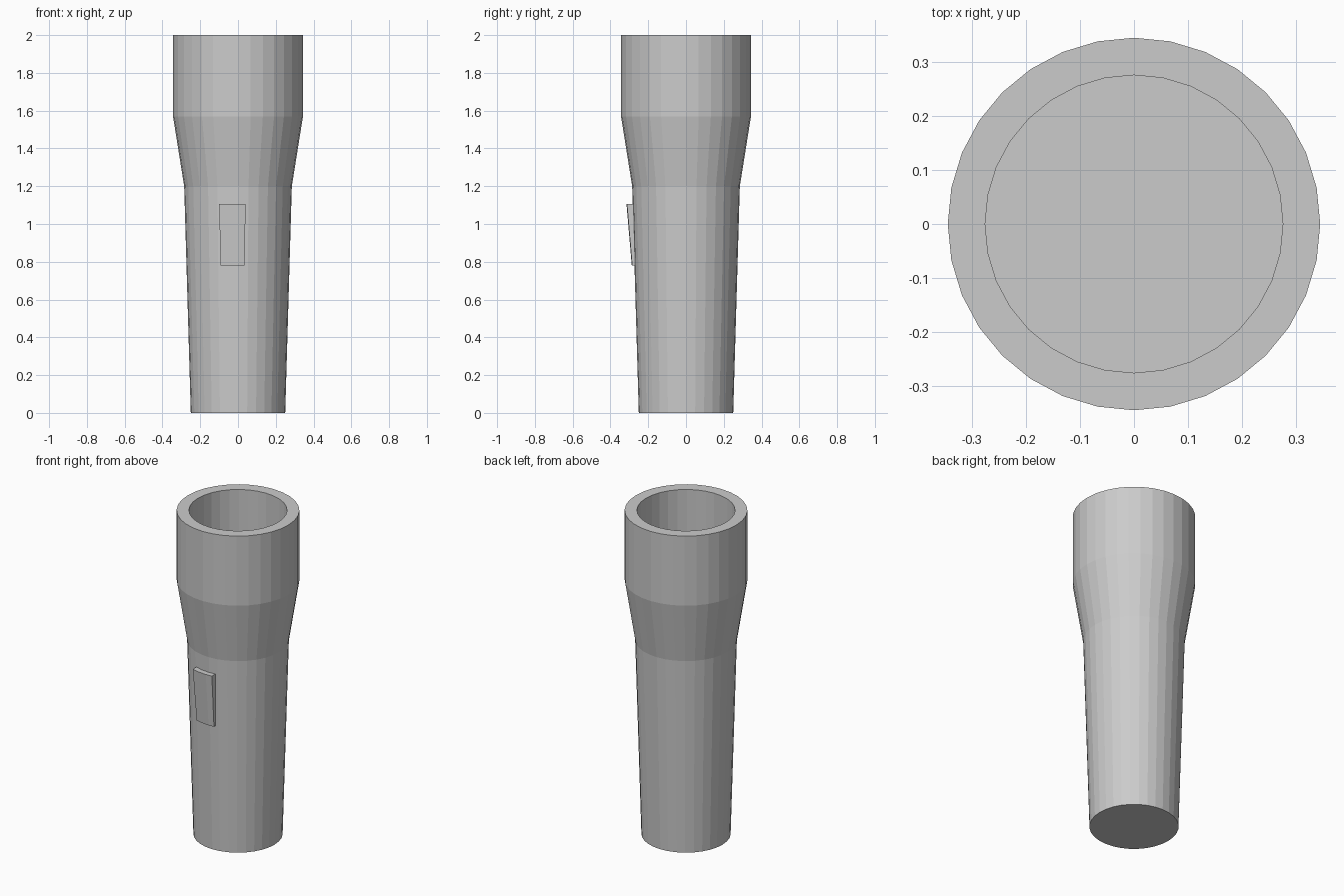
import bpy, bmesh, math

if "Cube" in bpy.data.objects:
    bpy.data.objects.remove(bpy.data.objects["Cube"])

SIDES = 32


def make_object(name, bm):
    bmesh.ops.recalc_face_normals(bm, faces=bm.faces)
    mesh = bpy.data.meshes.new(name)
    bm.to_mesh(mesh)
    bm.free()
    obj = bpy.data.objects.new(name, mesh)
    bpy.context.collection.objects.link(obj)
    return obj


def lathe(name, profile):
    """Revolve (radius, z) rings and cap both ends."""
    bm = bmesh.new()
    rings = []
    for r, z in profile:
        rings.append([bm.verts.new((r * math.cos(2 * math.pi * i / SIDES),
                                    r * math.sin(2 * math.pi * i / SIDES), z))
                      for i in range(SIDES)])
    for a, b in zip(rings, rings[1:]):
        for i in range(SIDES):
            j = (i + 1) % SIDES
            bm.faces.new((a[i], a[j], b[j], b[i]))
    bm.faces.new(rings[0])
    bm.faces.new(rings[-1])
    return make_object(name, bm)


# Tapered handle, flared head and recessed opening
lathe("torch_body", [(0.25, 0.0), (0.285, 1.2), (0.344, 1.57), (0.344, 2.0),
                     (0.275, 2.0), (0.275, 1.6)])

# Switch: a slightly wedge-shaped pad that follows the curve of the handle
bm = bmesh.new()
sections = []
for z, xs, r_out in ((0.78, (-0.092, -0.052, 0.0, 0.035), 0.287),
                     (1.105, (-0.1, -0.055, 0.0, 0.04), 0.315)):
    outer = [bm.verts.new((x, -math.sqrt(r_out ** 2 - x * x), z)) for x in xs]
    inner = [bm.verts.new((x, -math.sqrt(0.255 ** 2 - x * x), z))
             for x in reversed(xs)]
    sections.append(outer + inner)
low, high = sections
for i in range(len(low)):
    j = (i + 1) % len(low)
    bm.faces.new((low[i], low[j], high[j], high[i]))
bm.faces.new(low)
bm.faces.new(high)
make_object("switch", bm)
